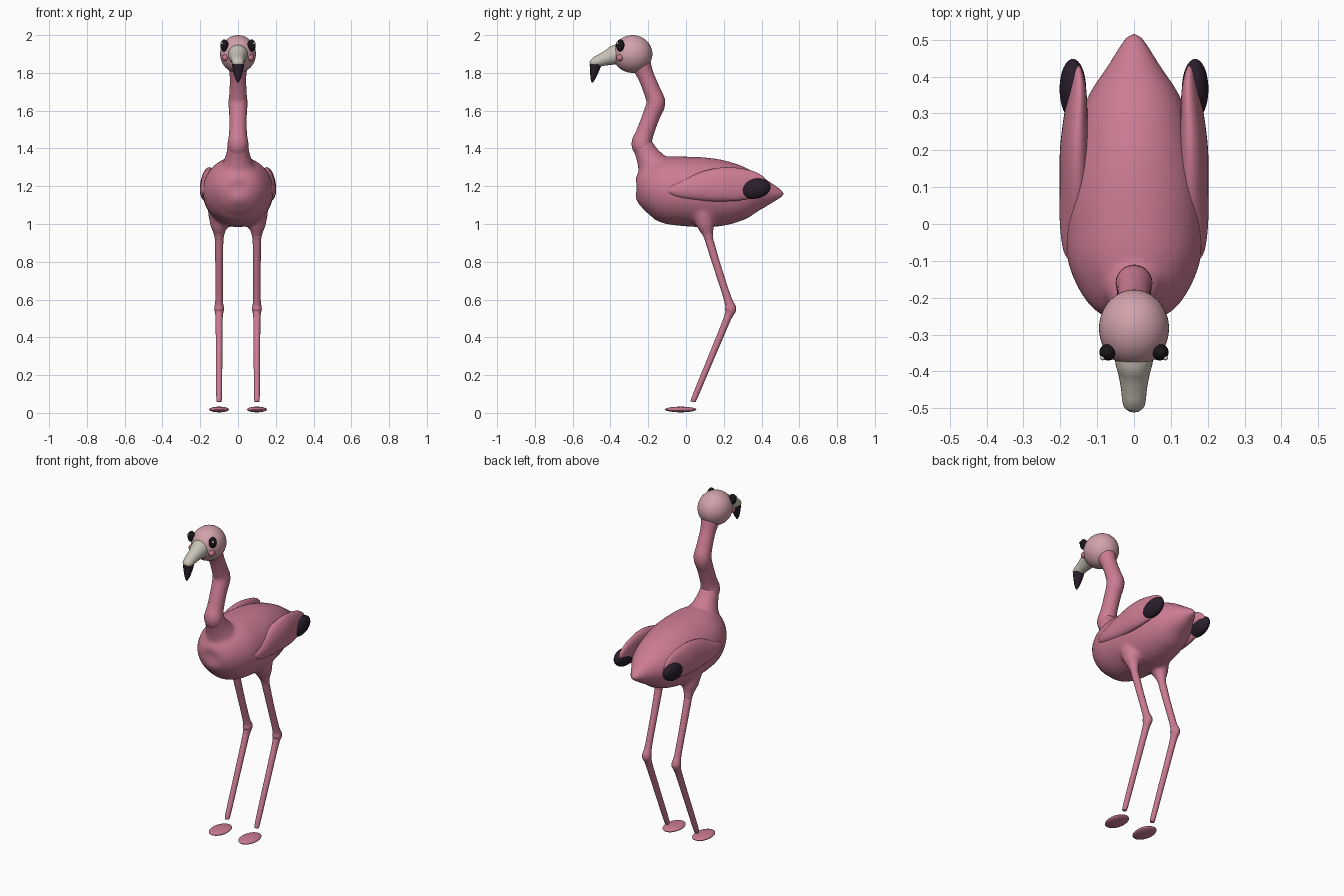
import bpy, bmesh, math
from mathutils import Matrix, Vector

cube = bpy.data.objects.get("Cube")
if cube:
    bpy.data.objects.remove(cube, do_unlink=True)


def material(name, rgb):
    m = bpy.data.materials.new(name)
    m.use_nodes = True
    m.diffuse_color = (*rgb, 1)
    bsdf = next(n for n in m.node_tree.nodes if n.type == 'BSDF_PRINCIPLED')
    bsdf.inputs["Base Color"].default_value = (*rgb, 1)
    bsdf.inputs["Roughness"].default_value = 0.6
    return m


PINK = material("feather pink", (0.6, 0.2, 0.29))
PALE = material("pale pink", (0.64, 0.36, 0.41))
CHEEK = material("cheek pink", (0.6, 0.19, 0.25))
BONE = material("beak grey", (0.58, 0.54, 0.47))
DARK = material("dark plum", (0.022, 0.013, 0.024))
BLACK = material("eye black", (0.01, 0.008, 0.01))
WHITE = material("eye white", (0.85, 0.85, 0.85))


def finish(name, bm, mat):
    bmesh.ops.recalc_face_normals(bm, faces=bm.faces)
    for f in bm.faces:
        f.smooth = True
    mesh = bpy.data.meshes.new(name)
    bm.to_mesh(mesh)
    bm.free()
    mesh.materials.append(mat)
    ob = bpy.data.objects.new(name, mesh)
    bpy.context.collection.objects.link(ob)
    return ob


def spline(points, steps=4):
    """Catmull-Rom through stations of any dimension."""
    pts = [Vector(p) for p in points]
    pts = [pts[0]] + pts + [pts[-1]]
    out = []
    for i in range(1, len(pts) - 2):
        a, b, c, d = pts[i - 1:i + 3]
        for k in range(steps):
            t = k / steps
            out.append(0.5 * (2 * b + (c - a) * t + (2 * a - 5 * b + 4 * c - d) * t * t
                              + (3 * b - a - 3 * c + d) * t ** 3))
    return out + [pts[-1]]


def add_loft(bm, stations, x=0, sides=24, lean=0):
    """Elliptical tube; each station is (y, z, half width, half height, x offset)."""
    path = spline([(*s, 0)[:5] for s in stations])
    rings = []
    for i, (y, z, hw, hh, dx) in enumerate(path):
        step = path[min(i + 1, len(path) - 1)] - path[max(i - 1, 0)]
        tangent = Vector((step[0], step[1])).normalized()
        ring = []
        for k in range(sides):
            a = math.tau * k / sides
            h = max(hh, 0.001) * math.sin(a)
            px = x + math.copysign(1, x) * (dx - lean * h) + max(hw, 0.001) * math.cos(a)
            ring.append(bm.verts.new((px, y - tangent.y * h, z + tangent.x * h)))
        rings.append(ring)
    for r, s in zip(rings, rings[1:]):
        for k in range(sides):
            j = (k + 1) % sides
            bm.faces.new((r[k], r[j], s[j], s[k]))
    bm.faces.new(rings[0])
    bm.faces.new(rings[-1])


def loft(name, stations, mat, **kw):
    bm = bmesh.new()
    add_loft(bm, stations, **kw)
    return finish(name, bm, mat)


def ellipsoid(name, centre, radii, mat, tilt=0, seg=32):
    bm = bmesh.new()
    mx = Matrix.Translation(centre) @ Matrix.Rotation(tilt, 4, 'X') @ Matrix.Diagonal((*radii, 1))
    bmesh.ops.create_uvsphere(bm, u_segments=seg, v_segments=seg // 2, radius=1, matrix=mx)
    return finish(name, bm, mat)


def round_stations(points):
    return [(y, z, r, r) for y, z, r in points]


# Body: (y, top, bottom, half width), with neck and hip roots blended in
outline = [
    (-0.264, 1.18, 1.15, 0.012), (-0.256, 1.23, 1.10, 0.06), (-0.23, 1.28, 1.06, 0.108),
    (-0.18, 1.33, 1.025, 0.148), (-0.1, 1.357, 1.0, 0.18), (0, 1.357, 0.988, 0.188),
    (0.1, 1.352, 0.983, 0.184), (0.2, 1.337, 0.99, 0.167), (0.3, 1.307, 1.02, 0.142),
    (0.36, 1.277, 1.053, 0.118), (0.42, 1.238, 1.088, 0.078), (0.47, 1.205, 1.118, 0.047),
    (0.505, 1.18, 1.138, 0.025), (0.518, 1.166, 1.15, 0.01)]
bm = bmesh.new()
add_loft(bm, [(y, (t + b) / 2, w, (t - b) / 2) for y, t, b, w in outline], sides=40)
add_loft(bm, round_stations([(-0.13, 1.2, 0.11), (-0.17, 1.3, 0.087),
                             (-0.207, 1.37, 0.063), (-0.234, 1.425, 0.054)]))
for s in (-1, 1):
    add_loft(bm, round_stations([(0.09, 1.06, 0.06), (0.105, 0.99, 0.047),
                                 (0.115, 0.95, 0.031), (0.127, 0.9, 0.023)]), x=0.1 * s)
body = finish("body", bm, PINK)
blend = body.modifiers.new("blend", 'REMESH')
blend.mode = 'VOXEL'
blend.voxel_size = 0.011
blend.use_smooth_shade = True
soften = body.modifiers.new("soften", 'SMOOTH')
soften.factor = 0.5
soften.iterations = 10

# Neck and head
loft("neck", round_stations([
    (-0.215, 1.385, 0.052), (-0.234, 1.425, 0.055), (-0.218, 1.48, 0.047), (-0.185, 1.57, 0.046),
    (-0.16, 1.64, 0.05), (-0.178, 1.7, 0.045), (-0.215, 1.79, 0.044), (-0.25, 1.87, 0.06)]), PINK)
ellipsoid("head", (0, -0.283, 1.9), (0.095, 0.105, 0.1), PALE, seg=48)

# Beak with a dark drooping tip
loft("beak", [(-0.345, 1.9, 0.055, 0.055), (-0.38, 1.893, 0.05, 0.052), (-0.41, 1.882, 0.042, 0.042),
              (-0.45, 1.868, 0.035, 0.033), (-0.478, 1.857, 0.032, 0.029),
              (-0.497, 1.852, 0.027, 0.02), (-0.509, 1.849, 0.012, 0.008)], BONE)
loft("beak_tip", [(-0.479, 1.853, 0.028, 0.026), (-0.48, 1.84, 0.031, 0.03),
                  (-0.487, 1.8, 0.023, 0.021), (-0.493, 1.77, 0.014, 0.013),
                  (-0.497, 1.75, 0.004, 0.004)], DARK)

for side, s in (("left", 1), ("right", -1)):
    # Face details
    ellipsoid(side + "_eye", (0.072 * s, -0.348, 1.945), (0.022, 0.022, 0.032), BLACK, seg=24)
    ellipsoid(side + "_eye_glint", (0.085 * s, -0.363, 1.957), (0.007, 0.007, 0.007), WHITE, seg=12)
    ellipsoid(side + "_cheek", (0.067 * s, -0.35, 1.88), (0.018, 0.02, 0.018), CHEEK, seg=24)

    # Folded wing and its dark feather tip
    loft(side + "_wing", [
        (-0.1, 1.18, 0.004, 0.008, 0.01), (-0.07, 1.18, 0.022, 0.03, 0.008),
        (0, 1.185, 0.036, 0.055, 0.003), (0.1, 1.2, 0.039, 0.08, 0), (0.2, 1.21, 0.038, 0.09, 0),
        (0.28, 1.21, 0.032, 0.086, -0.003), (0.36, 1.208, 0.024, 0.07, -0.008),
        (0.41, 1.207, 0.014, 0.042, -0.009), (0.43, 1.206, 0.004, 0.01, -0.009)],
        PINK, x=0.162 * s, lean=0.1)
    ellipsoid(side + "_wing_tip", (0.166 * s, 0.366, 1.187), (0.036, 0.083, 0.053), DARK, tilt=0.17)

    # Leg with backward-bending joint, and flat foot
    loft(side + "_leg", [
        (0.113, 0.955, 0.022, 0.022), (0.127, 0.9, 0.022, 0.022), (0.17, 0.76, 0.02, 0.02),
        (0.222, 0.6, 0.02, 0.021), (0.236, 0.55, 0.026, 0.03), (0.219, 0.5, 0.019, 0.02),
        (0.13, 0.285, 0.017, 0.017), (0.045, 0.08, 0.015, 0.015), (0.038, 0.062, 0.009, 0.009)],
        PINK, x=0.1 * s, sides=16)
    ellipsoid(side + "_foot", (0.1 * s, -0.028, 0.018), (0.053, 0.083, 0.015), PINK)
